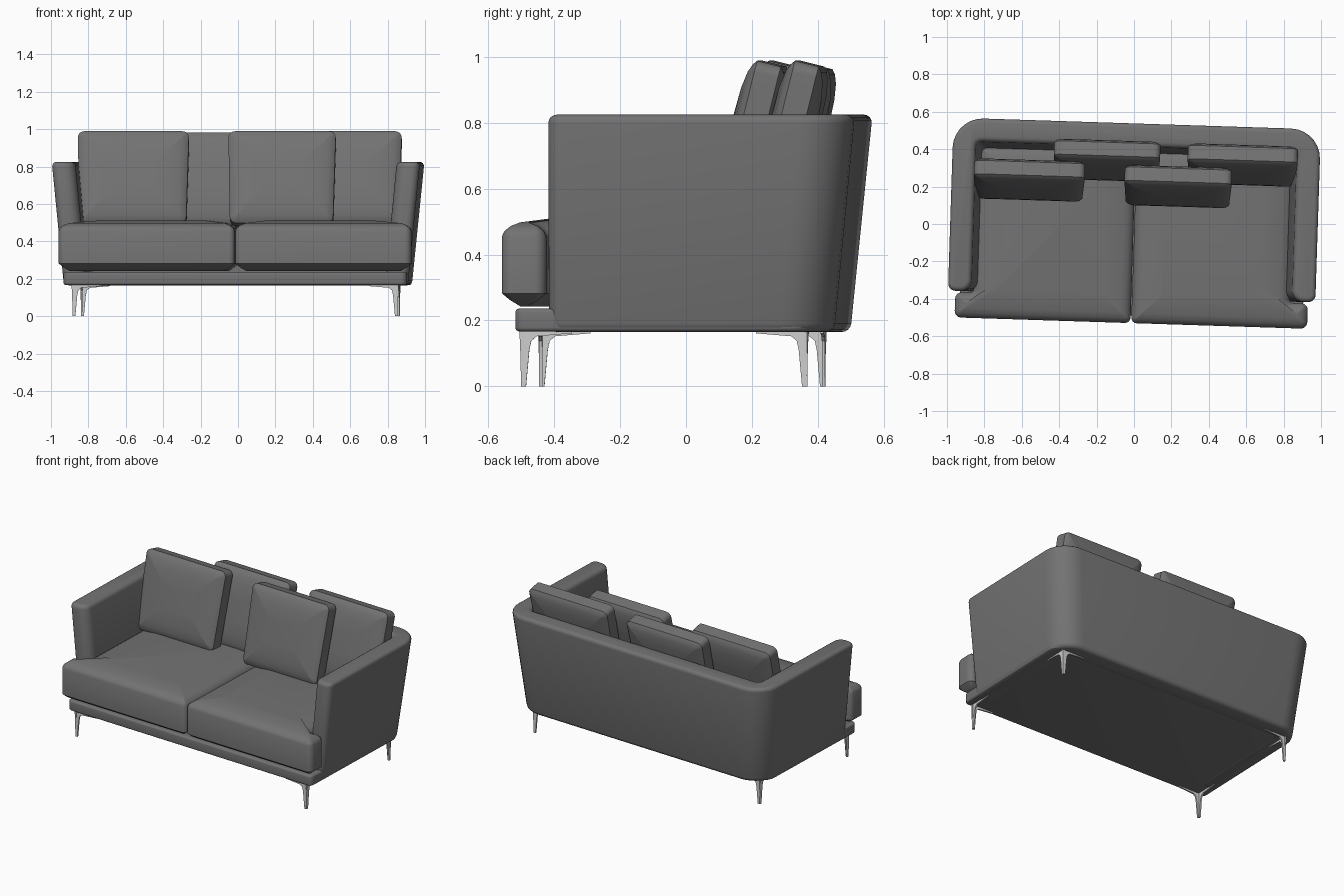
import bpy, bmesh, math
from mathutils import Matrix, Vector

cube = bpy.data.objects.get("Cube")
if cube:
    bpy.data.objects.remove(cube, do_unlink=True)

TURN = Matrix.Rotation(math.radians(-1.85), 4, 'Z')   # the sofa stands slightly turned


def material(name, value, metallic=0.0):
    m = bpy.data.materials.new(name)
    m.use_nodes = True
    col = (value, value, value, 1)
    m.diffuse_color = col
    m.node_tree.nodes["Principled BSDF"].inputs["Base Color"].default_value = col
    return m


FABRIC = material("grey_fabric", 0.17)
METAL = material("light_metal", 0.62)


def outline(corners, d=0.0, steps=7):
    """Rounded right-angled outline (x, y, radius), counter-clockwise, inset by d."""
    pts, n = [], len(corners)
    for i, (x, y, r) in enumerate(corners):
        p = Vector((x, y))
        a = (Vector(corners[i - 1][:2]) - p).normalized()
        b = (Vector(corners[(i + 1) % n][:2]) - p).normalized()
        convex = b.cross(a) > 0
        p += (a + b) * (d if convex else -d)
        r = max(r - d, 0.004) if convex else r + d
        centre = p + (a + b) * r
        for k in range(steps + 1):
            t = math.pi / 2 * k / steps
            pts.append(centre - b * r * math.cos(t) - a * r * math.sin(t))
    return pts


def loft(name, stacks, mat, place=Matrix()):
    """Skin each stack of equal-length rings and cap both ends."""
    bm = bmesh.new()
    for rings in stacks:
        rows = [[bm.verts.new(p) for p in ring] for ring in rings]
        n = len(rows[0])
        for low, high in zip(rows, rows[1:]):
            for i in range(n):
                j = (i + 1) % n
                bm.faces.new((low[i], low[j], high[j], high[i]))
        bm.faces.new(rows[0][::-1])
        bm.faces.new(rows[-1])
    bm.transform(TURN @ place)
    bmesh.ops.recalc_face_normals(bm, faces=bm.faces)
    me = bpy.data.meshes.new(name)
    bm.to_mesh(me)
    bm.free()
    me.materials.append(mat)
    ob = bpy.data.objects.new(name, me)
    bpy.context.collection.objects.link(ob)
    bpy.ops.object.select_all(action='DESELECT')
    ob.select_set(True)
    bpy.context.view_layer.objects.active = ob
    bpy.ops.object.shade_smooth_by_angle(angle=math.radians(32))
    return ob


def at_height(pts, z):
    return [(p.x, p.y, z) for p in pts]


def rounded_levels(z0, z1, r, steps=4):
    """(height, inset) pairs for a slab with rounded top and bottom rims."""
    arc = [math.pi / 2 * k / steps for k in range(steps + 1)]
    low = [(z0 + r * (1 - math.sin(t)), r * (1 - math.cos(t))) for t in reversed(arc)]
    high = [(z1 - r * (1 - math.sin(t)), r * (1 - math.cos(t))) for t in arc]
    return low + high


# Flared wrap-around shell: back and both arms in one
BOTTOM, TOP, FRONT, THICK = 0.165, 0.825, -0.388, 0.125


def shell_ring(z, d):
    f = (z - BOTTOM) / (TOP - BOTTOM)
    hx, yb = 0.92 + 0.065 * f, 0.475 + 0.065 * f
    ix, iy = hx - THICK, yb - THICK
    corners = [(-hx, FRONT, 0.04), (-ix, FRONT, 0.06), (-ix, iy, 0.03), (ix, iy, 0.03),
               (ix, FRONT, 0.06), (hx, FRONT, 0.04), (hx, yb, 0.16), (-hx, yb, 0.16)]
    return at_height(outline(corners, d), z)


loft("back_and_arms", [[shell_ring(z, d) for z, d in rounded_levels(BOTTOM, TOP, 0.026)]], FABRIC)

# Base platform
base = [(-0.918, -0.49, 0.03), (0.918, -0.49, 0.03), (0.918, 0.43, 0.1), (-0.918, 0.43, 0.1)]
loft("base_platform", [[at_height(outline(base, d), z)
                        for z, d in rounded_levels(0.167, 0.236, 0.012)]], FABRIC)

# T-shaped seat cushions with crowned faces
tee = [(0.002, -0.53, 0.03), (0.943, -0.53, 0.035), (0.943, -0.395, 0.035),
       (0.845, -0.395, 0.02), (0.845, 0.4, 0.03), (0.002, 0.4, 0.03)]
core = [(0.16, -0.38, 0.01), (0.74, -0.38, 0.01), (0.74, -0.34, 0.01),
        (0.70, -0.34, 0.01), (0.70, 0.25, 0.01), (0.16, 0.25, 0.01)]
levels = [(0.243, 0.055), (0.262, 0.025), (0.282, 0.0), (0.455, 0.0),
          (0.472, 0.008), (0.487, 0.027), (0.498, 0.055)]
for side, s in (("right", -1), ("left", 1)):
    rings = [at_height(outline(tee, d), z) for z, d in levels]
    rings.append(at_height(outline(core), 0.511))
    loft(side + "_seat_cushion", [rings], FABRIC, Matrix.Diagonal((s, 1, 1, 1)))

# Leaning pillows: flat side strip, crowned front and back
PILLOW_H, STRIP = 0.505, 0.037
crown = [(STRIP, 0.0), (0.048, 0.014), (0.058, 0.04), (0.067, 0.09), (0.072, 0.17)]


def pillow(name, x, y, z, w):
    a, b = w / 2, PILLOW_H / 2
    rect = [(-a, -b, 0.035), (a, -b, 0.035), (a, b, 0.035), (-a, b, 0.035)]
    profile = [(-t, d) for t, d in reversed(crown)] + crown
    rings = []
    for t, d in profile:
        ring = outline(rect, d)
        # slightly narrower toward the bottom
        rings.append([(p.x * (0.98 + 0.02 * p.y / b), t, p.y) for p in ring])
    lean = Matrix.Rotation(math.radians(-14), 4, 'X')
    loft(name, [rings], FABRIC, TURN.inverted() @ Matrix.Translation((x, y, z)) @ TURN @ lean)


pillow("front_right_pillow", -0.56, 0.235, 0.735, 0.595)
pillow("front_left_pillow", 0.235, 0.2, 0.735, 0.575)
pillow("back_right_pillow", -0.145, 0.34, 0.727, 0.57)
pillow("back_left_pillow", 0.58, 0.315, 0.735, 0.59)

# Angled metal legs: two tapered blades meeting at the outer corner
blade = [(0.0, 0.168), (0.16, 0.168), (0.16, 0.161), (0.1, 0.156), (0.052, 0.152),
         (0.036, 0.138), (0.03, 0.11), (0.02, 0.0), (0.007, 0.0)]
for row, x, y, sy in (("front", 0.875, -0.478, 1), ("back", 0.857, 0.4, -1)):
    for side, s in (("right", -1), ("left", 1)):
        along_x = [[(-u, v, z) for u, z in blade] for v in (0.004, 0.014)]
        along_y = [[(-v, u, z) for u, z in blade] for v in (0.004, 0.014)]
        loft(row + "_" + side + "_leg", [along_x, along_y], METAL,
             Matrix.Diagonal((s, 1, 1, 1)) @ Matrix.Translation((x, y, 0))
             @ Matrix.Diagonal((1, sy, 1, 1)))
